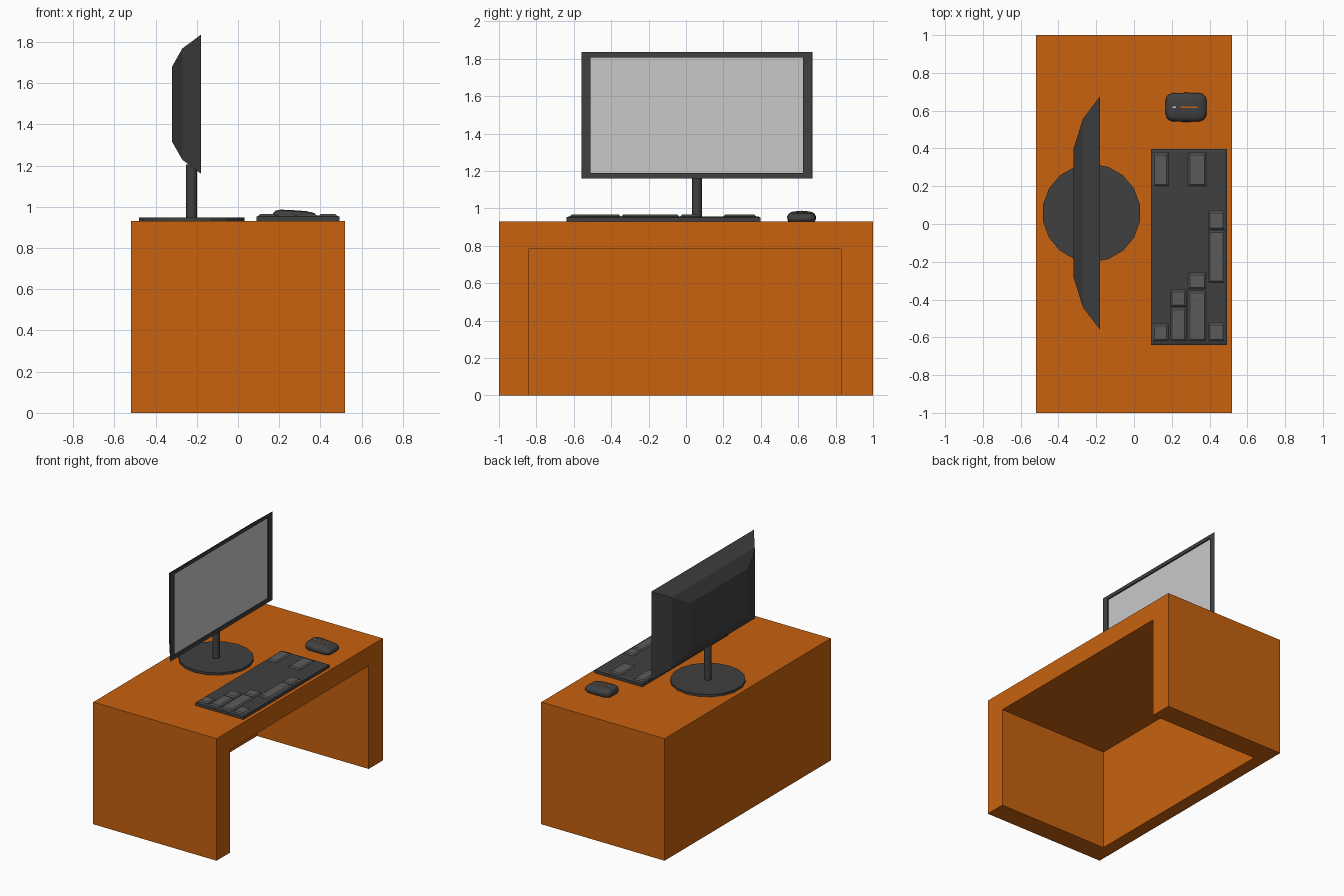
import bpy, bmesh, math
from mathutils import Matrix

if "Cube" in bpy.data.objects:
    bpy.data.objects.remove(bpy.data.objects["Cube"])


def material(name, r, g, b):
    m = bpy.data.materials.new(name)
    m.diffuse_color = (r, g, b, 1)
    m.use_nodes = True
    m.node_tree.nodes["Principled BSDF"].inputs["Base Color"].default_value = m.diffuse_color
    return m


ORANGE = material("orange wood", 0.578, 0.122, 0.0045)
DARK = material("dark plastic", 0.051, 0.051, 0.051)
GREY = material("key grey", 0.105, 0.105, 0.105)
SCREEN = material("screen grey", 0.584, 0.584, 0.584)


def finish(name, bm, *mats):
    bmesh.ops.recalc_face_normals(bm, faces=bm.faces)
    me = bpy.data.meshes.new(name)
    bm.to_mesh(me)
    bm.free()
    for m in mats:
        me.materials.append(m)
    ob = bpy.data.objects.new(name, me)
    bpy.context.collection.objects.link(ob)
    return ob


def loft(bm, rings):
    """Skin closed rings of points and cap both ends; returns the end cap."""
    vs = [[bm.verts.new(p) for p in r] for r in rings]
    n = len(vs[0])
    for a, b in zip(vs, vs[1:]):
        for i in range(n):
            bm.faces.new((a[i], a[(i + 1) % n], b[(i + 1) % n], b[i]))
    bm.faces.new(vs[0])
    return bm.faces.new(vs[-1])


def rect(x0, x1, y0, y1, z, d=0.0):
    return [(x0 + d, y0 + d, z), (x1 - d, y0 + d, z), (x1 - d, y1 - d, z), (x0 + d, y1 - d, z)]


def cylinder(name, x, y, z0, z1, r, sides, mat):
    bm = bmesh.new()
    bmesh.ops.create_cone(bm, cap_ends=True, segments=sides, radius1=r, radius2=r, depth=z1 - z0,
                          matrix=Matrix.Translation((x, y, (z0 + z1) / 2)))
    return finish(name, bm, mat)


def smooth(ob, angle):
    bpy.context.view_layer.objects.active = ob
    ob.select_set(True)
    bpy.ops.object.shade_smooth_by_angle(angle=math.radians(angle))
    ob.select_set(False)


# Desk: arch-shaped front profile run back to a closed rear panel
FRONT, PANEL, BACK, TOP = 0.52, -0.42, -0.52, 0.93
arch = [(-1, 0), (-1, TOP), (1, TOP), (1, 0), (0.83, 0), (0.83, 0.785), (-0.84, 0.785), (-0.84, 0)]
bm = bmesh.new()
f = [bm.verts.new((FRONT, y, z)) for y, z in arch]
b = [bm.verts.new((BACK if i < 4 else PANEL, y, z)) for i, (y, z) in enumerate(arch)]
bm.faces.new(f)
for i in (0, 1, 2, 4, 5, 6):
    bm.faces.new((f[i], f[i + 1], b[i + 1], b[i]))
bm.faces.new(b[:4])
bm.faces.new(b[4:])
bm.faces.new((f[0], f[7], b[7], b[0]))
bm.faces.new((f[3], f[4], b[4], b[3]))
bm.faces.new((b[0], b[7], b[4], b[3]))
finish("desk", bm, ORANGE)

# Monitor: stepped taper at the back, bezel and recessed screen at the front
CY, CZ = 0.058, 1.498
bm = bmesh.new()
rings = []
for x, hy, hz in ((-0.32, 0.34, 0.182), (-0.27, 0.50, 0.27), (-0.18, 0.617, 0.337),
                  (-0.18, 0.568, 0.309), (-0.19, 0.568, 0.309)):
    rings.append([(x, CY + sy * hy, CZ + sz * hz) for sy, sz in ((-1, -1), (1, -1), (1, 1), (-1, 1))])
loft(bm, rings).material_index = 1
finish("monitor", bm, DARK, SCREEN)

# Stand
cylinder("stand_base", -0.225, 0.058, TOP, 0.948, 0.26, 18, DARK)
smooth(cylinder("stand_post", -0.225, 0.058, 0.945, 1.205, 0.027, 16, DARK), 40)

# Keyboard body with bevelled top edge
bm = bmesh.new()
KB = (0.09, 0.492, -0.64, 0.397)
loft(bm, [rect(*KB, TOP), rect(*KB, 0.952), rect(*KB, 0.957, 0.012)])
finish("keyboard_body", bm, DARK)

# Keys: tapered blocks, listed by row as spans along y
rows = {(0.10, 0.182): [(-0.62, -0.53), (0.20, 0.375)],
        (0.192, 0.277): [(-0.62, -0.445), (-0.437, -0.35)],
        (0.287, 0.382): [(-0.62, -0.355), (-0.345, -0.26), (0.20, 0.375)],
        (0.394, 0.48): [(-0.62, -0.525), (-0.31, -0.037), (-0.03, 0.068)]}
bm = bmesh.new()
for (x0, x1), spans in rows.items():
    for y0, y1 in spans:
        loft(bm, [rect(x0, x1, y0, y1, 0.954), rect(x0, x1, y0, y1, 0.958),
                  rect(x0, x1, y0, y1, 0.966, 0.009)])
finish("keys", bm, GREY)

# Mouse: rounded-rectangle rings shrinking toward a top that slopes down to the front
MX, MY, HX, HY = 0.276, 0.618, 0.109, 0.077


def mouse_top(x):
    return 1 - 0.28 * (x - MX + HX * 0.6) / HX * 0.5


def mouse_ring(h, s):
    pts = []
    for i in range(32):
        a = 2 * math.pi * i / 32
        c, q = math.cos(a), math.sin(a)
        x = MX + math.copysign(abs(c) ** 0.45, c) * (HX - (1 - s) * HY)
        y = MY + math.copysign(abs(q) ** 0.45, q) * HY * s
        pts.append((x, y, TOP + h * mouse_top(x)))
    return pts


bm = bmesh.new()
loft(bm, [mouse_ring(h, s) for h, s in ((0, 0.92), (0.012, 0.99), (0.028, 1.0), (0.040, 0.93),
                                        (0.049, 0.8), (0.054, 0.6), (0.056, 0.3))])
smooth(finish("mouse", bm, DARK), 60)


# Thin inlays on the mouse following the slope of its top
def inlay(name, x0, x1, hw, mat):
    lower, upper = [[(x, y, TOP + h * mouse_top(x)) for x, y, _ in rect(x0, x1, MY - hw, MY + hw, 0)]
                    for h in (0.053, 0.058)]
    bm = bmesh.new()
    loft(bm, [lower, upper])
    finish(name, bm, mat)


inlay("mouse_stripe", 0.245, 0.335, 0.005, ORANGE)
inlay("mouse_light", 0.205, 0.222, 0.004, SCREEN)
